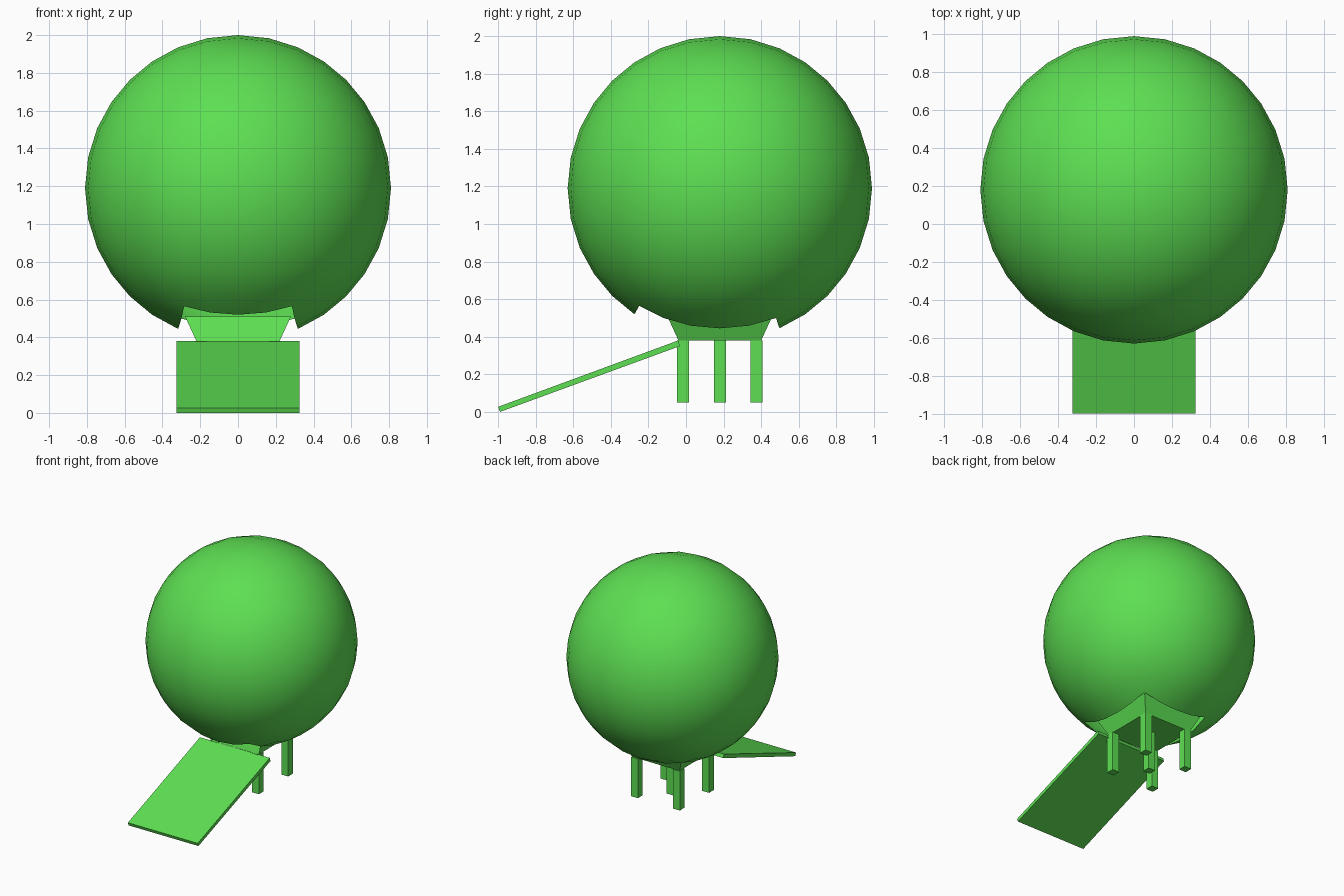
import bpy, bmesh
from mathutils import Vector

if "Cube" in bpy.data.objects:
    bpy.data.objects.remove(bpy.data.objects["Cube"])

green = bpy.data.materials.new("green")
green.diffuse_color = (0.11, 0.74, 0.085, 1)
green.use_nodes = True
green.node_tree.nodes["Principled BSDF"].inputs["Base Color"].default_value = green.diffuse_color
CY = 0.18            # centre line of the ball in y


def make(name, verts, faces):
    me = bpy.data.meshes.new(name)
    me.from_pydata(verts, [], faces)
    me.materials.append(green)
    ob = bpy.data.objects.new(name, me)
    bpy.context.collection.objects.link(ob)
    return ob


def box(name, x0, x1, y0, y1, z0, z1):
    bpy.ops.mesh.primitive_cube_add(size=1, location=((x0 + x1) / 2, (y0 + y1) / 2, (z0 + z1) / 2))
    ob = bpy.context.object
    ob.name = name
    for v in ob.data.vertices:
        v.co = Vector((v.co.x * (x1 - x0), v.co.y * (y1 - y0), v.co.z * (z1 - z0)))
    ob.data.materials.append(green)
    return ob


# ball shell: subdivided cube pushed onto a sphere
bpy.ops.mesh.primitive_cube_add(size=2, location=(0, CY, 1.19))
shell = bpy.context.object
shell.name = "ball_shell"
sub = shell.modifiers.new("round", 'SUBSURF')
sub.levels = 3
bpy.ops.object.modifier_apply(modifier="round")
bm = bmesh.new()
bm.from_mesh(shell.data)
for v in bm.verts:
    v.co = v.co.normalized() * 0.81

# doorway: remove 4 x 5 patches under the ball
hole = []
for f in bm.faces:
    c = f.calc_center_median()
    if c.z < 0 and abs(c.x / c.z) < 0.4 and -0.65 < c.y / -c.z < 0.4:
        hole.append(f)
bmesh.ops.delete(bm, geom=hole, context='FACES')
bm.to_mesh(shell.data)
bm.free()
shell.data.materials.append(green)
for p in shell.data.polygons:
    p.use_smooth = True

# flared entry tray, open at the front
b, t, zb, zt = 0.22, 0.28, 0.38, 0.51
ring = [(-1, -1), (1, -1), (1, 1), (-1, 1)]
verts = [(x * b, CY + y * b, zb) for x, y in ring] + [(x * t, CY + y * t, zt) for x, y in ring]
make("entry_tray", verts, [(3, 2, 1, 0), (1, 2, 6, 5), (2, 3, 7, 6), (3, 0, 4, 7)])

# ramp
side = [(-1.0, 0.027), (-0.99, 0.0), (-0.032, 0.35), (-0.042, 0.38)]
verts = [(x, y, z) for x in (-0.325, 0.325) for y, z in side]
make("ramp", verts, [(3, 2, 1, 0), (4, 5, 6, 7)] +
     [(i, (i + 1) % 4, (i + 1) % 4 + 4, i + 4) for i in range(4)])

# four corner legs and one in the middle
for i, (sx, sy) in enumerate(ring + [(0, 0)]):
    x, y, h = sx * 0.195, CY + sy * 0.195, 0.032
    box("leg_%d" % (i + 1), x - h, x + h, y - h, y + h, 0.05, zb)
